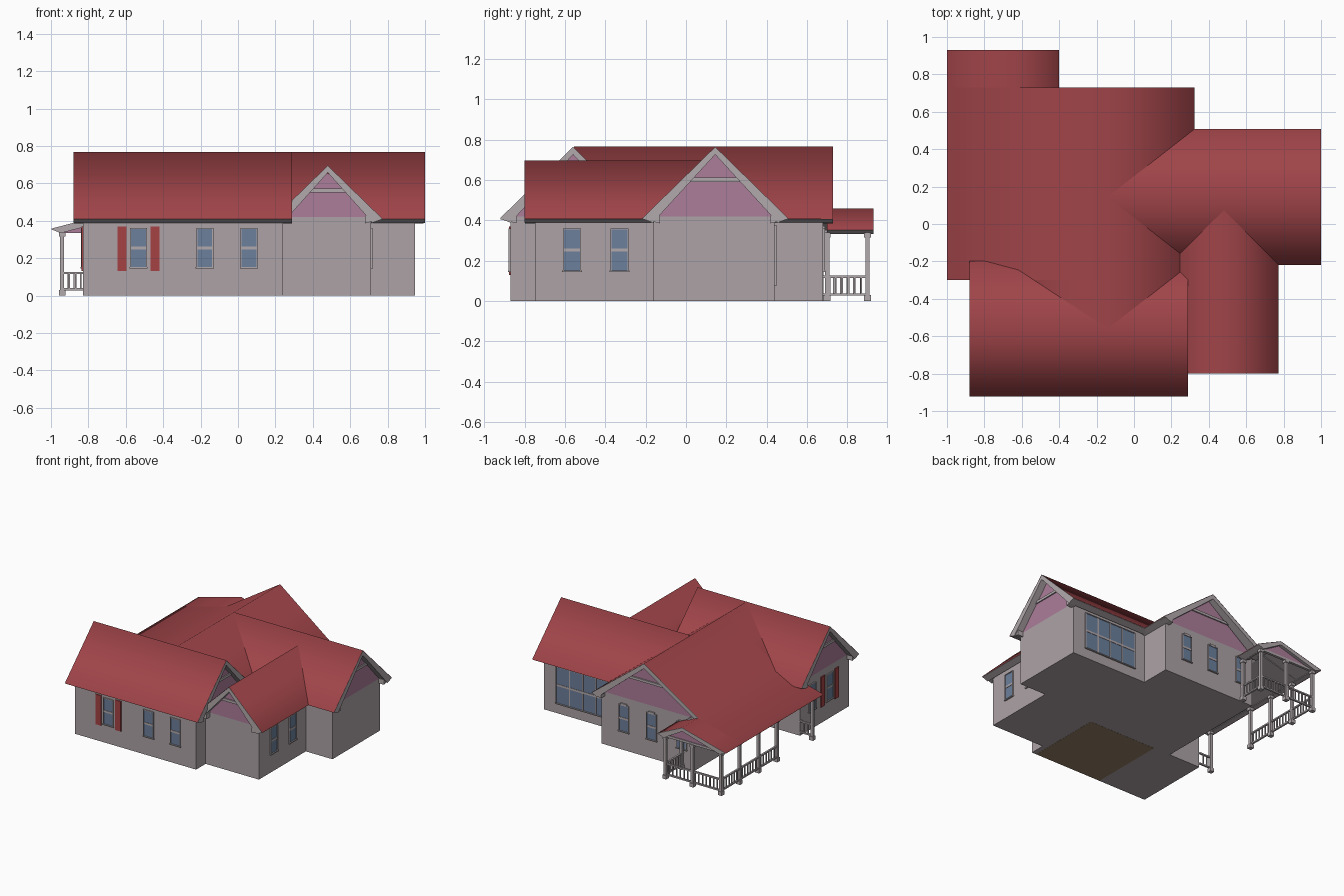
import bpy, bmesh, math

cube = bpy.data.objects.get("Cube")
if cube:
    bpy.data.objects.remove(cube, do_unlink=True)


def material(name, rgb):
    m = bpy.data.materials.new(name)
    m.use_nodes = True
    m.diffuse_color = (*rgb, 1)
    m.node_tree.nodes["Principled BSDF"].inputs["Base Color"].default_value = (*rgb, 1)
    return m


WALL = material("warm grey wall", (.42, .365, .385))
TRIM = material("light grey trim", (.45, .40, .415))
RED = material("roof red", (.35, .058, .066))
SHUTTER = material("shutter red", (.38, .055, .06))
PINK = material("mauve siding", (.41, .205, .32))
GLASS = material("window blue", (.15, .215, .33))
BROWN = material("brown floor", (.30, .22, .135))


def finish(name, bm, mat):
    me = bpy.data.meshes.new(name)
    bm.to_mesh(me)
    bm.free()
    me.materials.append(mat)
    ob = bpy.data.objects.new(name, me)
    bpy.context.collection.objects.link(ob)


def boxes(name, pairs, mat):
    bm = bmesh.new()
    for p, q in pairs:
        lo, hi = [min(c) for c in zip(p, q)], [max(c) for c in zip(p, q)]
        for v in bmesh.ops.create_cube(bm, size=1)["verts"]:
            v.co = [l + (c + .5) * (h - l) for c, l, h in zip(v.co, lo, hi)]
    finish(name, bm, mat)


def point(axis, t, u, z):
    return (t, u, z) if axis == "x" else (u, t, z)


def prism(name, axis, profile, a, b, mat):
    """Solid profile of (across, z) points run along an axis."""
    bm = bmesh.new()
    ends = [[bm.verts.new(point(axis, t, u, z)) for u, z in profile] for t in (a, b)]
    for ring in ends:
        bm.faces.new(ring)
    n = len(profile)
    for i in range(n):
        j = (i + 1) % n
        bm.faces.new((ends[0][i], ends[0][j], ends[1][j], ends[1][i]))
    bmesh.ops.recalc_face_normals(bm, faces=bm.faces)
    finish(name, bm, mat)


def roof(name, axis, a, b, top, thick=.04):
    """Red smooth sheet with a thin rolled lip, over a light slab with sloped eave soffits."""
    (lu, lz), (ru, rz) = top[0], top[-1]
    lip = .007
    prof = [(lu - .003, lz - lip)] + top + [(ru + .003, rz - lip)]
    bm = bmesh.new()
    rows = [[bm.verts.new(point(axis, t, u, z)) for t in (a, b)] for u, z in prof]
    for p, q in zip(rows, rows[1:]):
        bm.faces.new((p[0], p[1], q[1], q[0])).smooth = True
    bm.normal_update()
    if sum(f.normal.z for f in bm.faces) < 0:
        bmesh.ops.reverse_faces(bm, faces=bm.faces)
    finish(name + "_roof", bm, RED)
    under = [(u, z - thick) for u, z in reversed(top[1:-1])]
    slab = [(u, z - .002) for u, z in top]
    slab += [(ru, rz - lip), (ru - .05, rz - .026)] + under + [(lu + .05, lz - .026), (lu, lz - lip)]
    prism(name + "_soffit", axis, slab, a, b, TRIM)


def walls(name, x0, x1, y0, y1):
    boxes(name + "_walls", [((x0, y0, .001), (x1, y1, .42))], WALL)


def gable(name, axis, wall, out, u0, u1, apex, base=.42, inward=.3):
    """Siding triangle, cross strip and tapered eave returns at one gable end."""
    mid = (u0 + u1) / 2
    prism(name + "_gable", axis, [(u0, base), (mid, apex), (u1, base)],
          wall, wall - out * inward, PINK)
    z0 = base + .56 * (apex - base)
    half = [(u1 - mid) * (apex - z) / (apex - base) for z in (z0, z0 + .02)]
    prism(name + "_cross_strip", axis,
          [(mid - half[0], z0), (mid + half[0], z0), (mid + half[1], z0 + .02), (mid - half[1], z0 + .02)],
          wall, wall + out * .009, TRIM)
    for side, u in ((-1, u0), (1, u1)):
        prof = [(u + side * .049, .406), (u - side * .03, .386), (u - side * .03, .425), (u, .445)]
        prism(name + "_eave_return", axis, prof, wall - out * .01, wall + out * .048, TRIM)


def on_wall(wall, u0, u1, z0, z1, depth):
    """Box corners for something lying on a wall given as (axis, place, outward)."""
    axis, w, out = wall
    return point(axis, w - out * .002, u0, z0), point(axis, w + out * depth, u1, z1)


def window(name, wall, u, w=.078, z0=.152, z1=.355, cols=1, shutters=False, header=False):
    l, r, b = u - w / 2, u + w / 2, .006
    boxes(name + "_glass", [on_wall(wall, l, r, z0, z1, .004)], GLASS)
    bars = [on_wall(wall, l - b, l, z0, z1, .009), on_wall(wall, r, r + b, z0, z1, .009),
            on_wall(wall, l - b, r + b, z1, z1 + b, .009),
            on_wall(wall, l - .01, r + .01, z0 - .008, z0, .012)]
    zm = (z0 + z1) / 2
    bars.append(on_wall(wall, l, r, zm - .008, zm + .008, .007))
    for i in range(1, cols):
        x = l + i * w / cols
        bars.append(on_wall(wall, x - .005, x + .005, z0, z1, .007))
    if header:
        bars.append(on_wall(wall, l + .012, r - .012, z1 + b, z1 + .018, .009))
    boxes(name + "_frame", bars, TRIM)
    if shutters:
        boxes(name + "_shutters", [on_wall(wall, u + s * .063, u + s * .112, .13, .37, .008)
                                   for s in (-1, 1)], SHUTTER)


# House bodies
walls("front_wing", -.83, .24, -.87, -.25)
walls("entry_wing", .20, .71, -.75, -.10)
walls("side_wing", .10, .945, -.16, .44)
walls("rear_wing", -.55, .27, -.30, .68)
boxes("wood_floor", [((-.40, -.868, 0), (.20, -.25, .004))], BROWN)

# Roofs; the rear roof sweeps down into the porch on its west side
roof("front_wing", "x", -.88, .29, [(-.92, .415), (-.56, .767), (-.20, .415)])
roof("entry_wing", "y", -.80, .08, [(.19, .415), (.48, .697), (.77, .415)])
roof("side_wing", "x", -.13, 1.0, [(-.215, .415), (.145, .767), (.505, .415)])
porch_eave, bend = (-.997, .36), (-.617, .46)
ridge, east_eave = (-.14, .766), (.32, .415)
roof("rear_wing", "y", -.30, .73, [porch_eave, bend, ridge, east_eave])
roof("rear_wing_front", "y", -.555, -.30, [bend, ridge, east_eave])
roof("porch", "y", .70, .93, [porch_eave, (-.617, .459), (-.403, .36)], thick=.03)

# Gable ends
gable("front_wing_west", "x", -.83, -1, -.87, -.25, .727)
gable("front_wing_east", "x", .24, 1, -.87, -.25, .727)
gable("entry_wing", "y", -.75, -1, .25, .71, .655)
gable("side_wing", "x", .945, 1, -.16, .45, .727)
gable("rear_wing", "y", .68, 1, -.55, .27, .727)
prism("porch_gable", "y", [(-.95, .338), (-.617, .43), (-.45, .338)], .905, .885, PINK)

# Windows
front = ("y", -.87, -1)
back = ("y", .68, 1)
west = ("x", -.83, -1)
for i, u in enumerate((-.532, -.177, .059)):
    window("front_window", front, u, shutters=(i == 0))
for u in (-.565, -.33):
    window("entry_window", ("x", .71, 1), u)
for u in (.07, -.175, -.44):
    window("rear_window", back, u, header=True)
window("picture_window", ("y", .44, 1), .60, w=.46, z0=.085, z1=.372, cols=4)
window("west_window", west, -.62, shutters=True)
window("west_window_plain", west, -.40)

# Porch posts
posts = [(-.94, y) for y in (-.25, .20, .43, .67, .90)]
posts += [(-.69, .90), (-.45, .90), (-.45, .70)]
parts = []
for x, y in posts:
    for r, z0, z1 in ((.011, 0, .34), (.017, 0, .03), (.017, .315, .337)):
        parts.append(((x - r, y - r, z0), (x + r, y + r, z1)))
boxes("porch_posts", parts, TRIM)

# Porch beams under the eaves
boxes("porch_beams", [((-.95, -.25, .334), (-.93, .91, .352)),
                      ((-.95, .89, .334), (-.45, .91, .352)),
                      ((-.465, .68, .334), (-.45, .91, .352))], TRIM)


# Porch railings
def railing(p, q):
    along_x = abs(q[0] - p[0]) > abs(q[1] - p[1])
    rx, ry = (0, .007) if along_x else (.007, 0)
    out = [((p[0] - rx, p[1] - ry, z), (q[0] + rx, q[1] + ry, z + .011)) for z in (.028, .115)]
    n = round(math.dist(p, q) / .033)
    for i in range(1, n):
        x, y = [s + (e - s) * i / n for s, e in zip(p, q)]
        out.append(((x - .004, y - .004, .03), (x + .004, y + .004, .12)))
    return out


rails = []
for p, q in (((-.94, .20), (-.94, .90)), ((-.94, .90), (-.45, .90)),
             ((-.45, .68), (-.45, .90)), ((-.94, -.25), (-.83, -.25))):
    rails += railing(p, q)
boxes("porch_railings", rails, TRIM)
